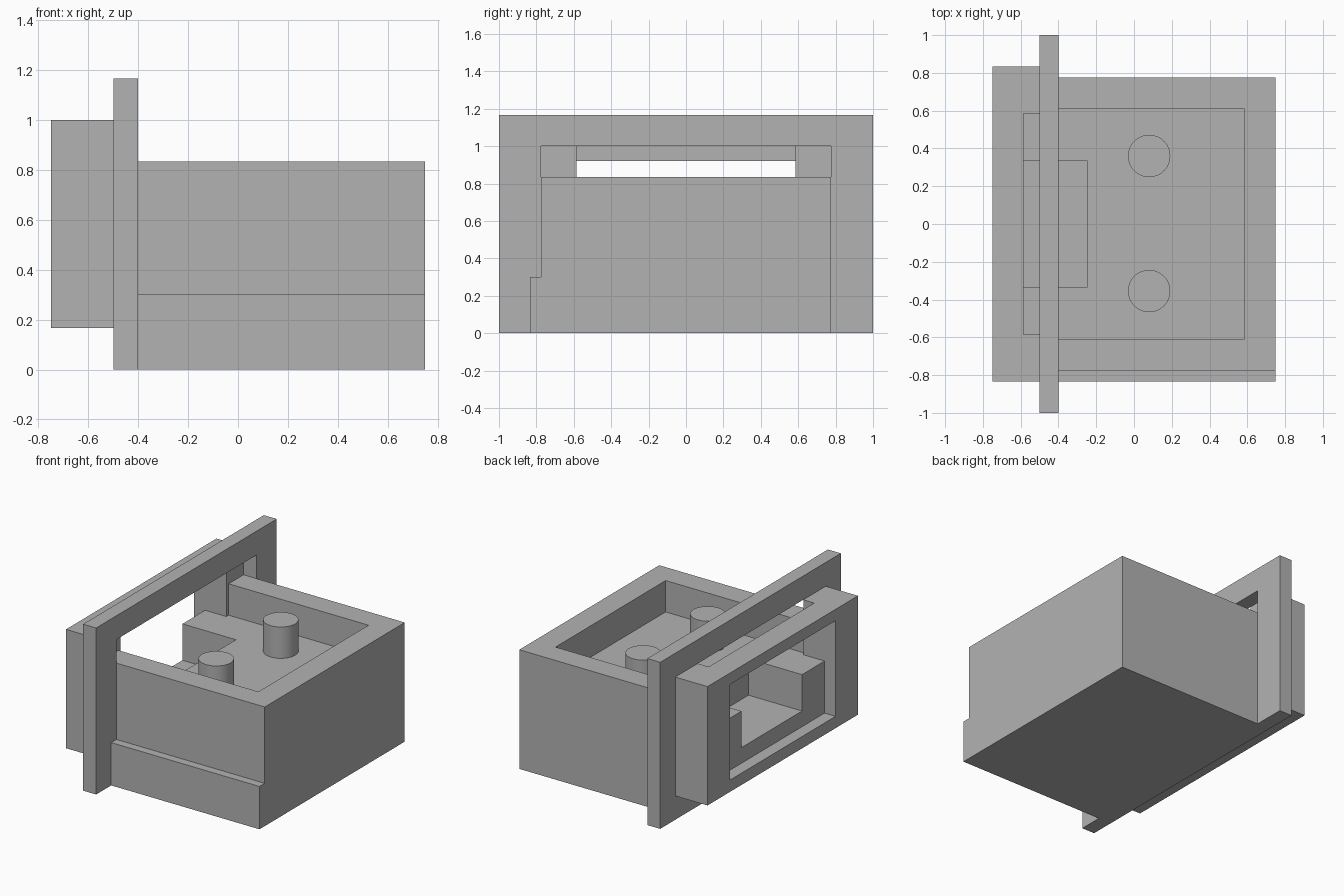
import bpy
import bmesh
from mathutils import Vector

cube = bpy.data.objects.get("Cube")
if cube:
    bpy.data.objects.remove(cube, do_unlink=True)

grey = bpy.data.materials.new("plain grey")
grey.use_nodes = True
grey.diffuse_color = (0.45, 0.45, 0.45, 1)
grey.node_tree.nodes["Principled BSDF"].inputs["Base Color"].default_value = (0.45, 0.45, 0.45, 1)


def block(name, x, y, z):
    """Box given by its (min, max) range on each axis."""
    bm = bmesh.new()
    bmesh.ops.create_cube(bm, size=1)
    for v in bm.verts:
        v.co = Vector([r[1] if c > 0 else r[0] for c, r in zip(v.co, (x, y, z))])
    mesh = bpy.data.meshes.new(name)
    bm.to_mesh(mesh)
    bm.free()
    mesh.materials.append(grey)
    obj = bpy.data.objects.new(name, mesh)
    bpy.context.collection.objects.link(obj)
    return obj


def cut(obj, x, y, z):
    """Cut a box-shaped hole, then discard the cutter."""
    cutter = block(obj.name + "_cutter", x, y, z)
    cutter.hide_render = True
    mod = obj.modifiers.new("cut", 'BOOLEAN')
    mod.operation, mod.solver, mod.object = 'DIFFERENCE', 'EXACT', cutter
    bpy.ops.object.select_all(action='DESELECT')
    bpy.context.view_layer.objects.active = obj
    obj.select_set(True)
    bpy.ops.object.modifier_apply(modifier=mod.name)
    bpy.data.objects.remove(cutter, do_unlink=True)


def both(half):
    return (-half, half)


FLOOR, NOTCH_FLOOR, TOP = 0.615, 0.36, 0.835
NOTCH = ((-0.8, -0.25), both(0.335), (NOTCH_FLOOR, 1.5))

# Housing with an open tray and a notch in the tray floor
housing = block("housing", (-0.5, 0.75), both(0.775), (0, TOP))
cut(housing, (-0.8, 0.585), both(0.61), (FLOOR, 1.5))
cut(housing, *NOTCH)

# Low ledge along the front side
block("front_ledge", (-0.4, 0.75), (-0.833, -0.775), (0, 0.3))

# Tall flange plate that wraps the housing
flange = block("flange_plate", (-0.5, -0.4), both(1), (0, 1.167))
cut(flange, (-0.7, -0.2), both(0.775), (-0.2, 1.0))

# Outer rim with a window and a slot open at the top
rim = block("outer_rim", (-0.75, -0.5), both(0.833), (0.167, 1.0))
cut(rim, (-0.9, -0.3), both(0.585), (0.25, 0.92))
cut(rim, (-0.585, -0.3), both(0.585), (0.6, 1.3))

# Tray floor continued into the rim
tongue = block("tray_tongue", (-0.665, -0.5), both(0.585), (0.25, FLOOR))
cut(tongue, *NOTCH)

# Two round posts on the tray floor
for side, y in (("front", -0.355), ("back", 0.36)):
    bpy.ops.mesh.primitive_cylinder_add(vertices=48, radius=0.112, depth=TOP - FLOOR,
                                        location=(0.08, y, (TOP + FLOOR) / 2))
    post = bpy.context.object
    post.name = side + "_post"
    post.data.materials.append(grey)
    bpy.ops.object.shade_smooth_by_angle()
